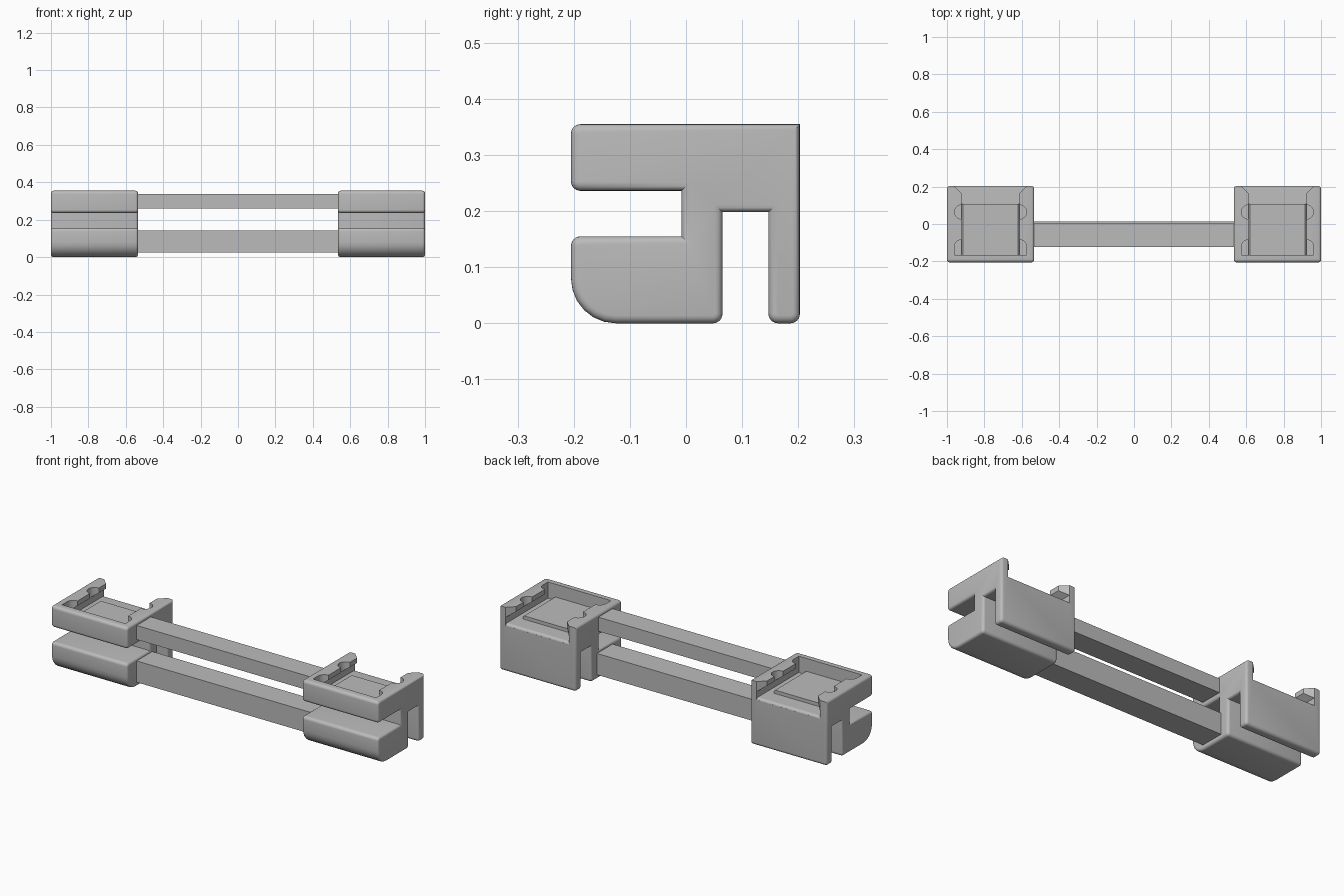
import bpy, bmesh, math
from mathutils import Vector

cube = bpy.data.objects.get("Cube")
if cube:
    bpy.data.objects.remove(cube)

grey = bpy.data.materials.new("plain grey")
grey.use_nodes = True
colour = (0.5, 0.5, 0.5, 1)
grey.diffuse_color = colour
grey.node_tree.nodes["Principled BSDF"].inputs["Base Color"].default_value = colour

CENTRE, HALF = 0.767, 0.233      # bracket centre and half width along x
LIP, WALL = 0.155, 0.193         # half widths of the recess at lip and wall
TOP, FLOOR = 0.355, 0.265


def prism(points, axis, lo, hi):
    """Closed prism; axis picks the extrusion direction of the 2D outline."""
    bm = bmesh.new()
    place = {"x": lambda a, b, t: (t, a, b),
             "y": lambda a, b, t: (a, t, b),
             "z": lambda a, b, t: (a, b, t)}[axis]
    rings = [[bm.verts.new(place(a, b, t)) for a, b in points] for t in (lo, hi)]
    bm.faces.new(rings[0])
    bm.faces.new(rings[1])
    n = len(points)
    for i in range(n):
        j = (i + 1) % n
        bm.faces.new((rings[0][i], rings[0][j], rings[1][j], rings[1][i]))
    bmesh.ops.recalc_face_normals(bm, faces=bm.faces)
    return bm


def make(name, bm, x=0):
    mesh = bpy.data.meshes.new(name)
    bm.to_mesh(mesh)
    bm.free()
    mesh.materials.append(grey)
    obj = bpy.data.objects.new(name, mesh)
    bpy.context.collection.objects.link(obj)
    obj.location.x = x
    return obj


def box(a0, a1, b0, b1):
    return [(a0, b0), (a1, b0), (a1, b1), (a0, b1)]


def arc(cx, cy, r, start, end, steps):
    angles = [math.radians(start + (end - start) * i / steps) for i in range(steps + 1)]
    return [(cx + r * math.cos(a), cy + r * math.sin(a)) for a in angles]


def rounded(points, radii, steps):
    """Round right-angled corners of an outline by the given radii."""
    out = []
    for i, (p, r) in enumerate(zip(points, radii)):
        p = Vector(p)
        u = (Vector(points[i - 1]) - p).normalized() * r
        v = (Vector(points[(i + 1) % len(points)]) - p).normalized() * r
        if not r:
            out.append(tuple(p))
            continue
        for k in range(steps + 1):
            t = math.pi / 2 * k / steps
            out.append(tuple(p + u * (1 - math.sin(t)) + v * (1 - math.cos(t))))
    return out


def bracket_body():
    outline = [(-0.205, 0), (0.065, 0), (0.065, 0.198), (0.147, 0.198), (0.147, 0),
               (0.203, 0), (0.203, TOP), (-0.205, TOP), (-0.205, 0.236),
               (-0.008, 0.236), (-0.008, 0.155), (-0.205, 0.155)]
    r = 0.017
    radii = [0.08, r, 0, 0, r, r, 0, r, r, 0, 0, r]
    bm = prism(rounded(outline, radii, 6), "x", -HALF, HALF)
    ends = [e for e in bm.edges if abs(e.verts[0].co.x - e.verts[1].co.x) < 1e-6]
    bmesh.ops.bevel(bm, geom=ends, offset=0.014, offset_type="OFFSET", segments=4,
                    profile=0.5, affect="EDGES")
    return bm


def recess_cutters():
    # undercut slot, open at the back
    slot = [(-WALL, FLOOR), (WALL, FLOOR), (WALL, 0.3), (LIP, 0.328), (LIP, 0.4),
            (-LIP, 0.4), (-LIP, 0.328), (-WALL, 0.3)]
    yield prism(slot, "y", -0.165, 0.3)
    # rounded edge where the floor meets the back face
    edge = [(0.189, FLOOR + 0.01), (0.189, FLOOR)] + arc(0.189, 0.251, 0.014, 80, 10, 4)
    yield prism(edge + [(0.25, 0.251), (0.25, FLOOR + 0.01)], "x", -WALL, WALL)
    # flared entry of the lips
    yield prism([(-LIP, 0.165), (LIP, 0.165), (WALL, 0.203), (WALL, 0.25),
                 (-WALL, 0.25), (-WALL, 0.203)], "z", FLOOR + 0.02, 0.4)
    for side in (-1, 1):
        # half-round notch, then quarter-round corner relief
        yield prism(arc(side * LIP, 0.064, 0.038, 0, 345, 23), "z", FLOOR + 0.01, 0.4)
        relief = [(0, -0.165)] + [(0.038, -0.165)] + arc(0, -0.122, 0.038, 0, 90, 8)
        yield prism([(side * (LIP + a), b) for a, b in relief], "z", FLOOR + 0.01, 0.4)


for word, side in (("right", -1), ("left", 1)):
    x = side * CENTRE
    bracket = make(word + "_bracket", bracket_body(), x)
    for bm in recess_cutters():
        cutter = make("recess_cutter", bm, x)
        cutter.hide_render = True
        mod = bracket.modifiers.new("recess", "BOOLEAN")
        mod.operation, mod.solver, mod.object = "DIFFERENCE", "EXACT", cutter
        bpy.ops.object.select_all(action="DESELECT")
        bpy.context.view_layer.objects.active = bracket
        bracket.select_set(True)
        bpy.ops.object.modifier_apply(modifier=mod.name)
        bpy.data.objects.remove(cutter)
    bpy.ops.object.shade_smooth_by_angle(angle=math.radians(32))
    # raised pad on the recess floor
    pad = [(-LIP, 0.26), (LIP, 0.26), (LIP, 0.276), (LIP - 0.008, 0.284),
           (0.008 - LIP, 0.284), (-LIP, 0.276)]
    make(word + "_floor_pad", prism(pad, "y", -0.17, 0.108), x)

# rails joining the brackets
make("upper_rail", prism(box(-0.122, 0.002, 0.26, 0.338), "x", -0.56, 0.56))
make("lower_rail", prism(box(-0.122, 0.014, 0.024, 0.142), "x", -0.56, 0.56))
